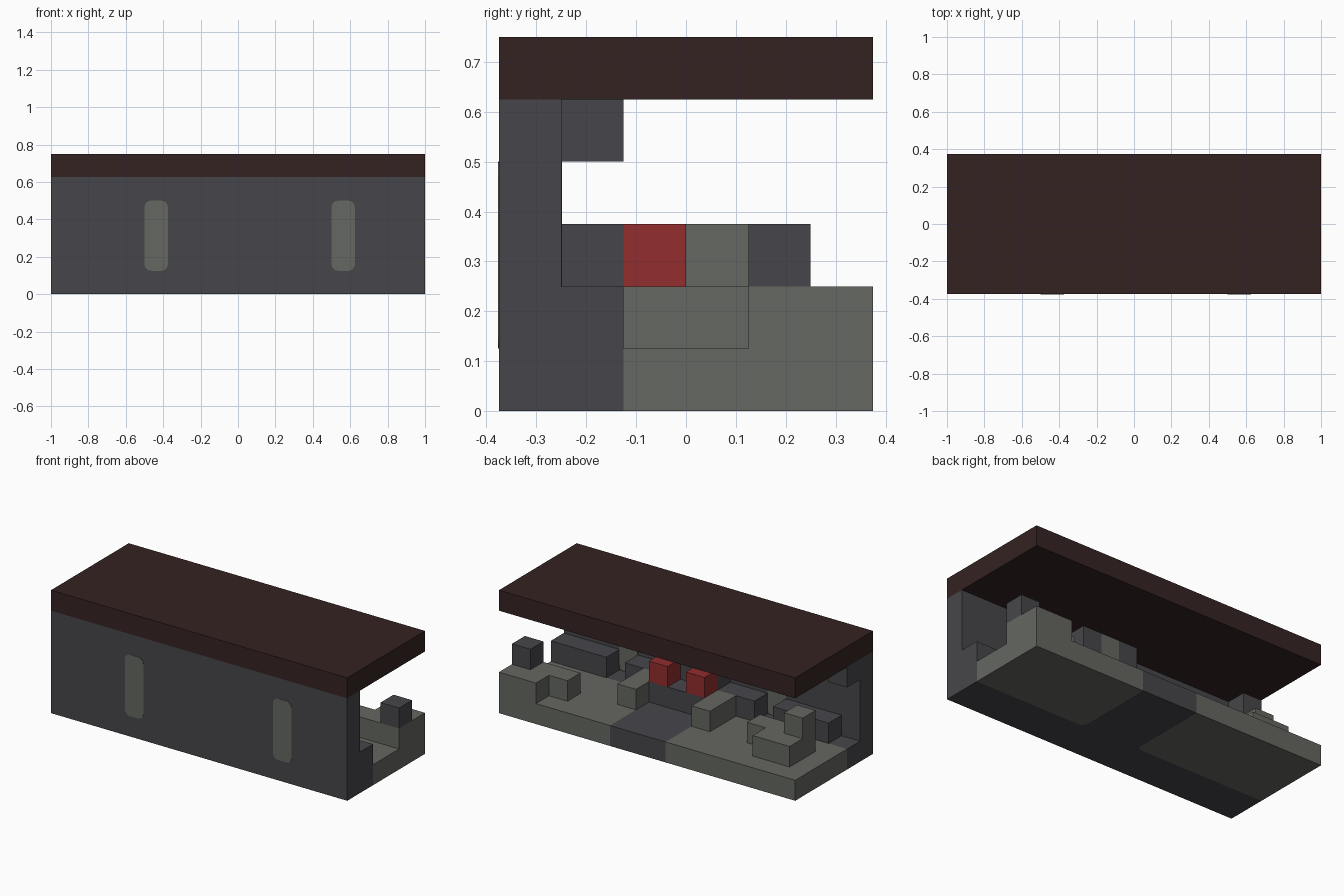
import bpy
import bmesh
from mathutils import Vector

U = 0.125                      # size of one building unit
ORIGIN = Vector((8, 3, 0))     # centre of the plan, in units

cube = bpy.data.objects.get("Cube")
if cube:
    bpy.data.objects.remove(cube)


def material(name, rgb):
    m = bpy.data.materials.new(name)
    m.use_nodes = True
    m.diffuse_color = (*rgb, 1)
    m.node_tree.nodes["Principled BSDF"].inputs["Base Color"].default_value = (*rgb, 1)
    return m


charcoal = material("charcoal", (0.062, 0.060, 0.068))
stone = material("stone grey", (0.130, 0.136, 0.119))
red = material("red", (0.287, 0.026, 0.026))
maroon = material("dark maroon", (0.036, 0.0165, 0.0165))


def prism(name, outline, low, high, mat, rounded=(), axis="z"):
    """Extrude an outline along an axis; round the edges at the listed corners."""
    def place(p, h):
        v = (p[0], p[1], h) if axis == "z" else (p[0], h, p[1])
        return (Vector(v) - ORIGIN) * U

    bm = bmesh.new()
    bottom = [bm.verts.new(place(p, low)) for p in outline]
    top = [bm.verts.new(place(p, high)) for p in outline]
    bm.faces.new(bottom)
    bm.faces.new(top)
    n = len(outline)
    for i in range(n):
        j = (i + 1) % n
        bm.faces.new((bottom[i], bottom[j], top[j], top[i]))
    edges = [bm.edges.get((bottom[i], top[i])) for i in rounded]
    if edges:
        bmesh.ops.bevel(bm, geom=edges, offset=0.28 * U, segments=4,
                        profile=0.5, affect="EDGES")
    bmesh.ops.recalc_face_normals(bm, faces=bm.faces)
    mesh = bpy.data.meshes.new(name)
    bm.to_mesh(mesh)
    bm.free()
    mesh.materials.append(mat)
    obj = bpy.data.objects.new(name, mesh)
    bpy.context.collection.objects.link(obj)
    return obj


def rect(x0, x1, y0, y1):
    return [(x0, y0), (x1, y0), (x1, y1), (x0, y1)]


def block(name, x, y, z, mat):
    return prism(name, rect(*x, *y), *z, mat)


# Shell
block("roof", (0, 16), (0, 6), (5, 6), maroon)
block("front_wall", (0, 16), (0, 1), (0, 5), charcoal)
for side, x in (("right", 4), ("left", 12)):
    prism(side + "_window", rect(x, x + 1, 1, 4), -0.015, 1.015, stone,
          rounded=range(4), axis="y")

# Floor: dark T-shaped walkway with two fitted paved areas
walkway = [(0, 1), (16, 1), (16, 2), (10, 2), (10, 6), (7, 6), (7, 2), (0, 2)]
prism("walkway", walkway, 0, 1, charcoal, rounded=(3, 6))
prism("left_paving", rect(10, 16, 2, 6), 0, 1, stone, rounded=(0,))
prism("right_paving", rect(0, 7, 2, 6), 0, 1, stone, rounded=(1,))

# Benches along the wall
for side, x in (("right", 1), ("left", 13)):
    block(side + "_bench", (x, x + 3), (1, 2), (1, 2), charcoal)

# Counter in the middle
block("back_counter", (5, 12), (1, 2), (1, 2), charcoal)
block("back_shelf", (7, 10), (1, 2), (2, 3), charcoal)
block("front_counter", (7, 10), (2, 3), (1, 2), charcoal)
for side, end_x, red_x in (("right", 6, 7), ("left", 10, 9)):
    block(side + "_counter_end", (end_x, end_x + 1), (2, 4), (1, 2), stone)
    block(side + "_red_box", (red_x, red_x + 1), (2, 3), (2, 3), red)

# Hanging pieces under the roof
for side, x in (("right", 7), ("left", 9)):
    block(side + "_overhead_box", (x, x + 1), (1, 2), (4, 5), charcoal)
block("overhead_panel", (8, 9), (1, 2), (4, 5), stone)
block("end_bracket", (0, 1), (1, 2), (4, 5), charcoal)

# Stepped platforms with a post on each
left_steps = [(13, 4), (16, 4), (16, 6), (14, 6), (14, 5), (13, 5)]
right_steps = [(1, 3), (4, 3), (4, 4), (3, 4), (3, 5), (1, 5)]
prism("left_platform", left_steps, 1, 2, stone)
prism("right_platform", right_steps, 1, 2, stone)
block("left_post", (15, 16), (4, 5), (2, 3), charcoal)
block("right_post", (1, 2), (3, 4), (2, 3), stone)
